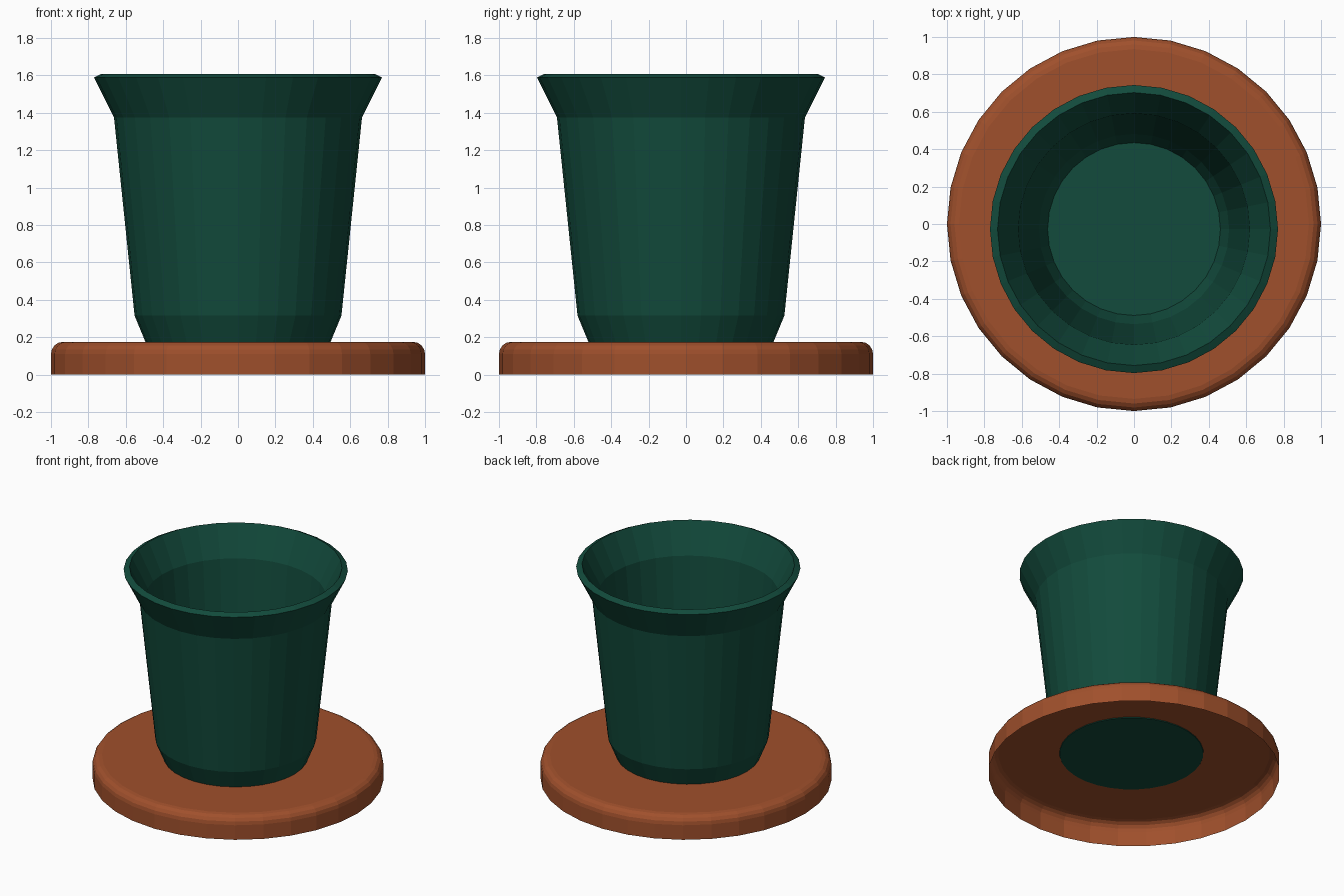
import bpy, bmesh, math

if "Cube" in bpy.data.objects:
    bpy.data.objects.remove(bpy.data.objects["Cube"])

SIDES = 32


def material(name, color):
    m = bpy.data.materials.new(name)
    m.diffuse_color = (*color, 1)
    m.use_nodes = True
    m.node_tree.nodes["Principled BSDF"].inputs["Base Color"].default_value = m.diffuse_color
    return m


def lathe(name, profile, mat, y=0.0, caps=()):
    """Spin (radius, z) points into flat-sided rings; cap the listed rings."""
    bm = bmesh.new()
    rings = []
    for r, z in profile:
        rings.append([bm.verts.new((r * math.cos(2 * math.pi * i / SIDES),
                                    r * math.sin(2 * math.pi * i / SIDES), z))
                      for i in range(SIDES)])
    for a, b in zip(rings, rings[1:]):
        for i in range(SIDES):
            j = (i + 1) % SIDES
            bm.faces.new((a[i], a[j], b[j], b[i]))
    for c in caps:
        bm.faces.new(rings[c] if c == -1 else rings[c][::-1])
    mesh = bpy.data.meshes.new(name)
    bm.to_mesh(mesh)
    bm.free()
    obj = bpy.data.objects.new(name, mesh)
    obj.location.y = y
    mesh.materials.append(mat)
    bpy.context.collection.objects.link(obj)
    return obj


terracotta = material("terracotta", (0.35, 0.08, 0.025))
green = material("dark_green", (0.006, 0.07, 0.045))

# Saucer: upturned shell, open underneath, with a rounded top edge
R, H, B = 1.0, 0.175, 0.065
saucer = [(R, 0.0)]
for k in range(5):
    t = math.pi / 2 * k / 4
    saucer.append((R - B + B * math.cos(t), H - B + B * math.sin(t)))
lathe("saucer", saucer, terracotta, caps=(-1,))

# Pot: tapered body with a flared rim, given wall thickness inward
pot = lathe("pot", [(0.493, 0.17), (0.553, 0.315), (0.663, 1.375), (0.77, 1.588)],
            green, y=-0.027, caps=(0,))
wall = pot.modifiers.new("wall", 'SOLIDIFY')
wall.thickness = 0.045
wall.offset = -1
wall.use_even_offset = True
